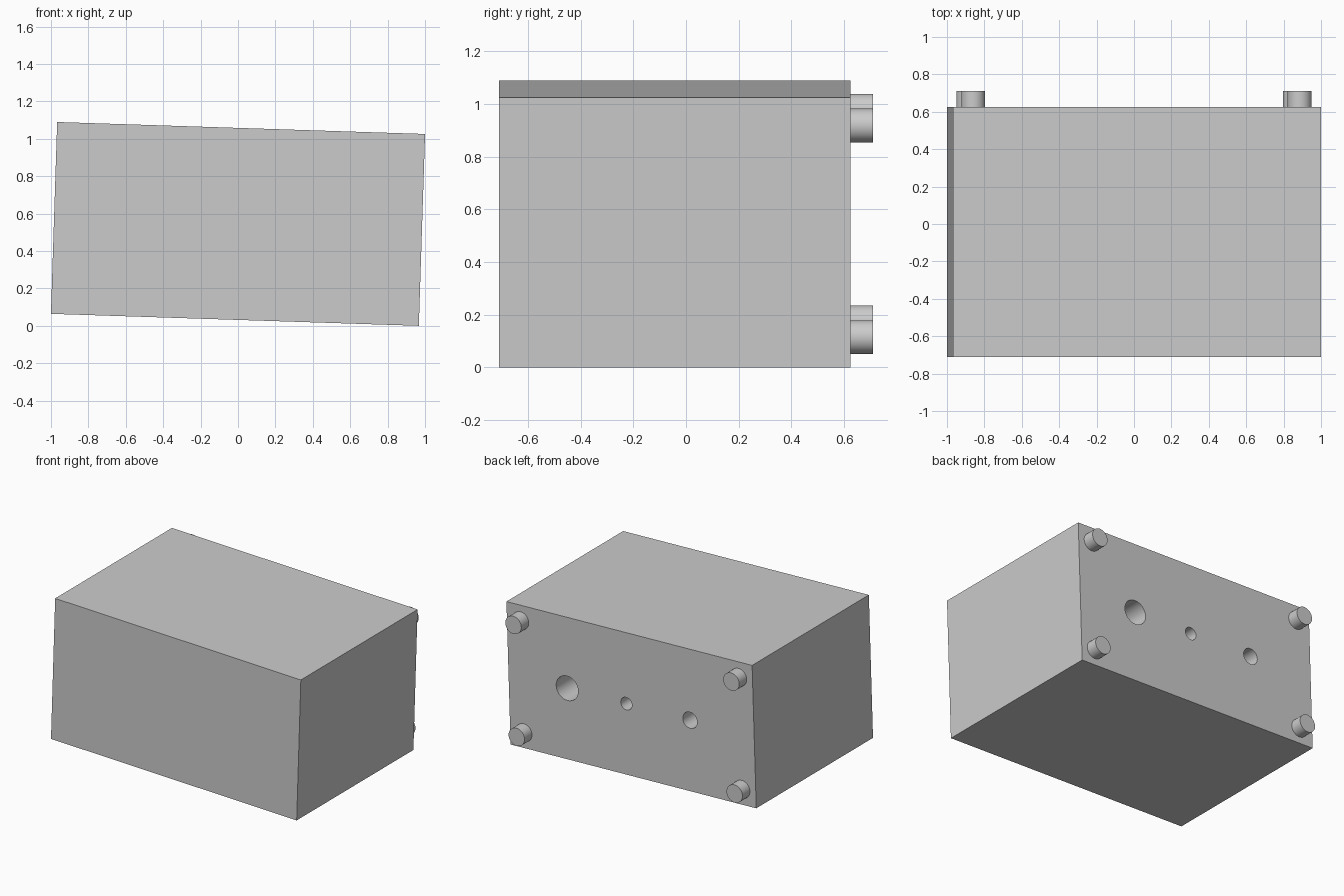
import bpy
import math
from mathutils import Matrix

cube = bpy.data.objects.get("Cube")
if cube:
    bpy.data.objects.remove(cube, do_unlink=True)

# One plain grey for the whole model
GREY = (0.6, 0.6, 0.6, 1.0)
grey = bpy.data.materials.new("grey")
grey.use_nodes = True
grey.diffuse_color = GREY
grey.node_tree.nodes["Principled BSDF"].inputs["Base Color"].default_value = GREY

# The whole body leans slightly about the front-to-back axis
WIDTH, HEIGHT = 1.968, 1.026
FRONT, BACK, FOOT_END = -0.71, 0.625, 0.71
FRAME = Matrix.Translation((0, 0, 0.545)) @ Matrix.Rotation(0.0325, 4, 'Y')


def finish(obj, name):
    obj.name = name
    obj.data.materials.clear()
    obj.data.materials.append(grey)
    return obj


def rod(name, x, z, radius, y0, y1):
    """Cylinder running front to back, placed in the leaning frame."""
    bpy.ops.mesh.primitive_cylinder_add(vertices=48, radius=radius, depth=y1 - y0)
    obj = finish(bpy.context.object, name)
    obj.matrix_world = (FRAME @ Matrix.Translation((x, (y0 + y1) / 2, z))
                        @ Matrix.Rotation(math.pi / 2, 4, 'X'))
    return obj


def smooth(obj):
    bpy.ops.object.select_all(action='DESELECT')
    obj.select_set(True)
    bpy.context.view_layer.objects.active = obj
    bpy.ops.object.shade_smooth_by_angle(angle=math.radians(30))


# Box body
bpy.ops.mesh.primitive_cube_add(size=1)
body = finish(bpy.context.object, "box_body")
body.data.transform(Matrix.Diagonal((WIDTH, BACK - FRONT, HEIGHT, 1)))
body.matrix_world = FRAME @ Matrix.Translation((0, (FRONT + BACK) / 2, 0))

# Three round sockets bored into the back
for x, radius in ((0.514, 0.088), (0.04, 0.045), (-0.47, 0.058)):
    cutter = rod("socket_cutter", x, 0, radius, BACK - 0.5, BACK + 0.1)
    cutter.hide_render = True
    bore = body.modifiers.new("socket", 'BOOLEAN')
    bore.operation = 'DIFFERENCE'
    bore.solver = 'EXACT'
    bore.object = cutter
    bpy.context.view_layer.objects.active = body
    bpy.ops.object.modifier_apply(modifier=bore.name)
    bpy.data.objects.remove(cutter, do_unlink=True)
smooth(body)

# Four short round feet at the back corners
for side, sx in (("left", 1), ("right", -1)):
    for level, sz in (("upper", 1), ("lower", -1)):
        smooth(rod(f"{level}_{side}_foot", sx * 0.873, sz * 0.402, 0.064,
                   BACK, FOOT_END))
